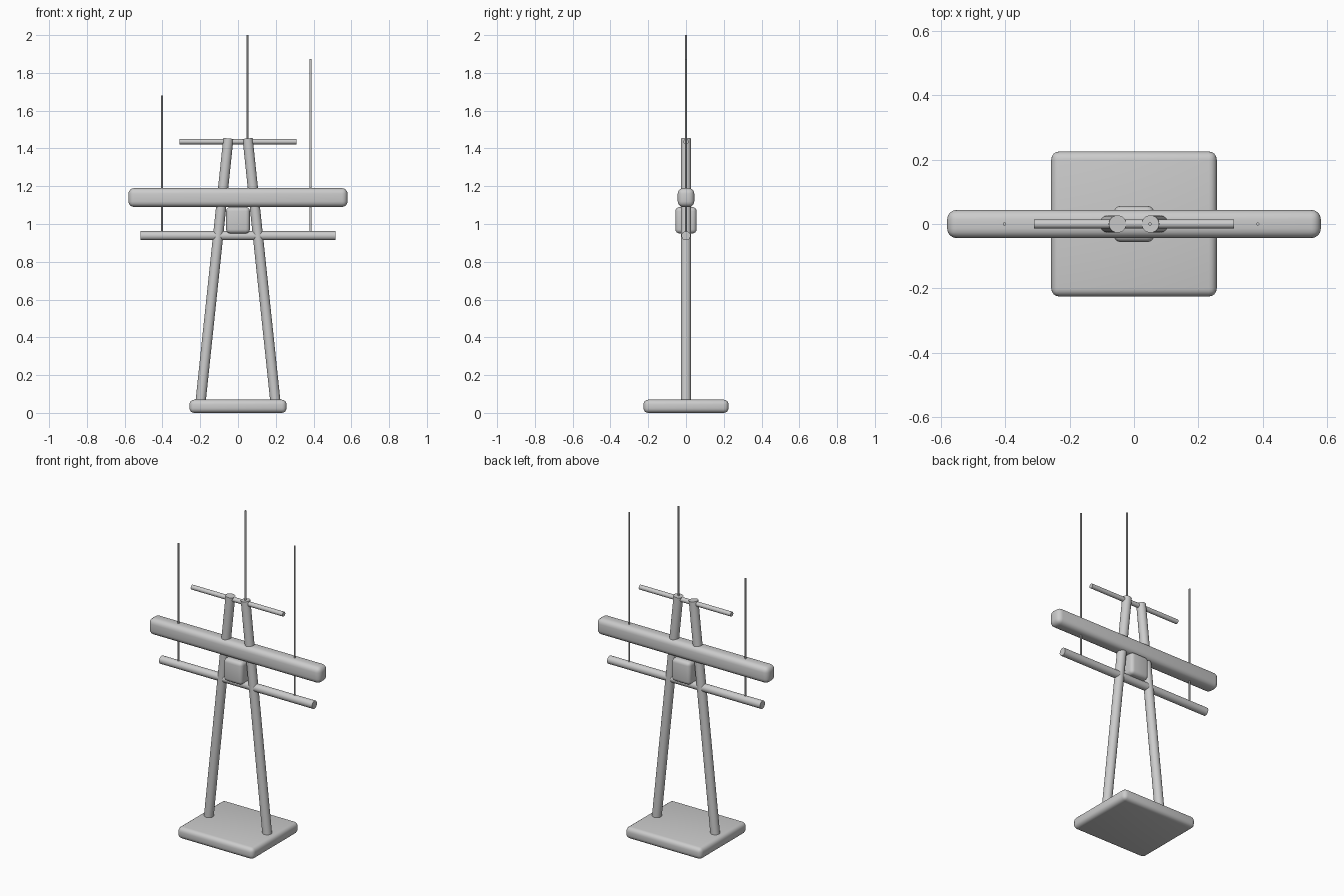
import bpy
from mathutils import Vector

if "Cube" in bpy.data.objects:
    bpy.data.objects.remove(bpy.data.objects["Cube"])


def smooth(ob):
    bpy.ops.object.select_all(action='DESELECT')
    ob.select_set(True)
    bpy.context.view_layer.objects.active = ob
    bpy.ops.object.shade_smooth_by_angle()


def rounded_box(name, centre, size, bevel):
    bpy.ops.mesh.primitive_cube_add(size=1, location=centre)
    ob = bpy.context.object
    ob.name = name
    ob.scale = size
    bpy.ops.object.transform_apply(location=False, rotation=False, scale=True)
    mod = ob.modifiers.new("Bevel", 'BEVEL')
    mod.width = bevel
    mod.segments = 4
    bpy.ops.object.modifier_apply(modifier=mod.name)
    smooth(ob)
    return ob


def rod(name, start, end, radius, sides=24):
    a, b = Vector(start), Vector(end)
    bpy.ops.mesh.primitive_cylinder_add(vertices=sides, radius=radius,
                                        depth=(b - a).length, location=(a + b) / 2)
    ob = bpy.context.object
    ob.name = name
    ob.rotation_euler = (b - a).to_track_quat('Z', 'Y').to_euler()
    smooth(ob)
    return ob


# Base plate
rounded_box("base_plate", (0, 0, 0.035), (0.514, 0.45, 0.07), 0.025)

# Leaning mast legs
for side, label in ((-1, "left"), (1, "right")):
    rod(label + "_leg", (side * 0.2, 0, 0.04), (side * 0.051, 0, 1.453), 0.027)

# Main beam and the equipment box below it
rounded_box("main_beam", (0, 0, 1.14), (1.16, 0.088, 0.1), 0.03)
rounded_box("equipment_box", (0, 0, 1.02), (0.126, 0.112, 0.14), 0.022)

# Cross bars
rod("lower_crossbar", (-0.517, 0, 0.938), (0.517, 0, 0.938), 0.024)
rod("upper_crossbar", (-0.31, 0, 1.436), (0.31, 0, 1.436), 0.014)

# Antenna whips
for label, x, z0, z1 in (("left", -0.402, 0.94, 1.68),
                         ("centre", 0.05, 1.42, 2.0),
                         ("right", 0.384, 0.94, 1.873)):
    rod(label + "_antenna", (x, 0, z0), (x, 0, z1), 0.005, 12)
